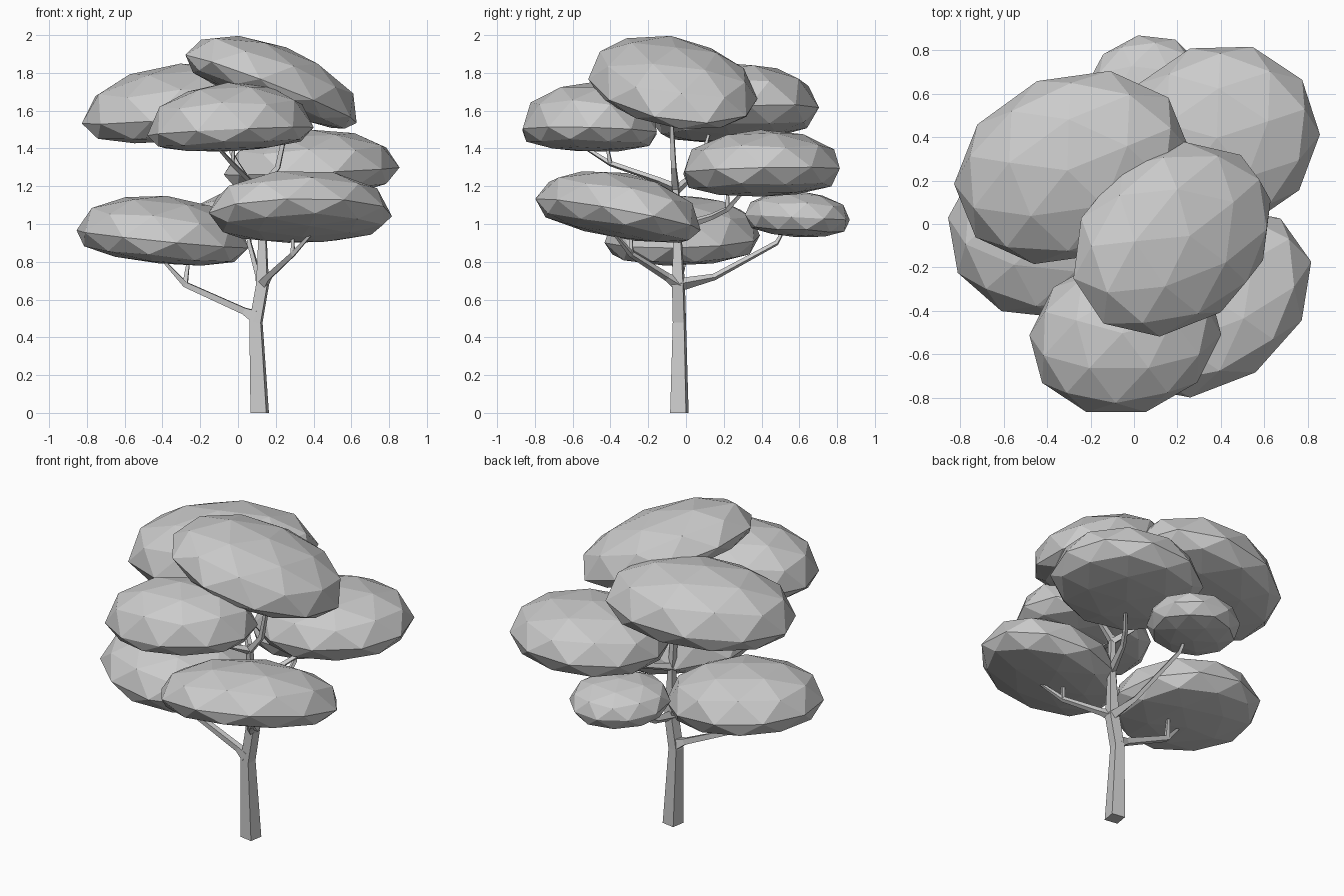
import bpy, bmesh, math
from mathutils import Vector


def add_object(name, bm):
    bmesh.ops.recalc_face_normals(bm, faces=bm.faces)
    mesh = bpy.data.meshes.new(name)
    bm.to_mesh(mesh)
    bm.free()
    obj = bpy.data.objects.new(name, mesh)
    bpy.context.collection.objects.link(obj)
    return obj


def foliage(name, centre, plan, up, down, yaw, slope):
    """Faceted leaf cushion: domed top, flatter underside, tilted along slope."""
    bm = bmesh.new()
    bmesh.ops.create_icosphere(bm, subdivisions=2, radius=1.0)
    c, s = math.cos(math.radians(yaw)), math.sin(math.radians(yaw))
    tilt = Vector((0, 0, 1)).rotation_difference(Vector((-slope[0], -slope[1], 1)))
    for v in bm.verts:
        px, py = v.co.x * plan[0] * 1.02, v.co.y * plan[1] * 1.02
        z = up * v.co.z ** 0.9 if v.co.z > 0 else -down * (-v.co.z) ** 0.65
        v.co = Vector(centre) + tilt @ Vector((px * c - py * s, px * s + py * c, z))
    return add_object(name, bm)


def limb(name, points):
    """Four-sided tapered tube through (x, y, z, radius) points."""
    bm = bmesh.new()
    pts = [Vector(p[:3]) for p in points]
    rings = []
    for i, p in enumerate(pts):
        t = (pts[min(i + 1, len(pts) - 1)] - pts[max(i - 1, 0)]).normalized()
        side = t.cross(Vector((0.17, 1, 0))).normalized()
        other = t.cross(side)
        ring = []
        for k in range(4):
            a = math.pi / 4 + k * math.pi / 2
            co = p + (side * math.cos(a) + other * math.sin(a)) * points[i][3]
            if p.z == 0:
                co.z = 0
            ring.append(bm.verts.new(co))
        rings.append(ring)
    for r0, r1 in zip(rings, rings[1:]):
        for k in range(4):
            n = (k + 1) % 4
            bm.faces.new((r0[k], r0[n], r1[n], r1[k]))
    bm.faces.new(rings[0])
    bm.faces.new(rings[-1])
    return add_object(name, bm)


# Leaf cushions, from the top of the crown down
foliage("foliage_top", (0.175, -0.07, 1.715), (0.52, 0.40), 0.235, 0.10, 35, (-0.37, -0.07))
foliage("foliage_upper_left", (-0.285, 0.26, 1.58), (0.55, 0.42), 0.27, 0.14, 22, (0.08, 0.05))
foliage("foliage_upper_front", (-0.04, -0.51, 1.49), (0.44, 0.36), 0.26, 0.105, 15, (0.05, -0.03))
foliage("foliage_back_right", (0.39, 0.40, 1.28), (0.46, 0.42), 0.22, 0.135, 18, (0.04, 0.02))
foliage("foliage_front_right", (0.33, -0.36, 1.05), (0.52, 0.395), 0.225, 0.12, 35, (0.06, -0.20))
foliage("foliage_lower_left", (-0.40, -0.02, 0.92), (0.455, 0.41), 0.23, 0.13, 10, (-0.10, 0.03))
foliage("foliage_back_small", (0.05, 0.59, 1.035), (0.29, 0.265), 0.14, 0.105, 45, (0.0, -0.05))

# Trunk
limb("trunk", [(0.115, -0.035, 0, 0.06), (0.095, -0.035, 0.48, 0.043),
               (0.13, -0.04, 0.68, 0.042), (0.13, -0.045, 0.95, 0.026),
               (0.12, -0.055, 1.22, 0.02)])

# Boughs with their end twigs
limb("bough_lower_left", [(0.09, -0.035, 0.51, 0.045), (0.03, -0.035, 0.54, 0.025),
                          (-0.28, -0.04, 0.68, 0.02), (-0.39, -0.07, 0.80, 0.01)])
limb("twig_lower_left", [(-0.28, -0.04, 0.68, 0.018), (-0.26, 0.0, 0.82, 0.009)])
limb("bough_front_right", [(0.13, -0.04, 0.68, 0.035), (0.16, -0.10, 0.72, 0.022),
                           (0.29, -0.29, 0.84, 0.017), (0.39, -0.38, 0.95, 0.009)])
limb("twig_front_right", [(0.29, -0.29, 0.84, 0.015), (0.29, -0.29, 0.95, 0.009)])
limb("bough_back", [(0.13, -0.03, 0.68, 0.035), (0.11, 0.15, 0.72, 0.018),
                    (0.06, 0.48, 0.90, 0.014), (0.05, 0.53, 0.99, 0.009)])
limb("bough_back_right", [(0.13, -0.045, 0.98, 0.026), (0.20, 0.14, 1.04, 0.017),
                          (0.25, 0.22, 1.08, 0.015), (0.33, 0.32, 1.19, 0.009)])
limb("twig_back_right", [(0.25, 0.22, 1.08, 0.014), (0.25, 0.22, 1.19, 0.009)])
limb("bough_upper_front", [(0.12, -0.055, 1.19, 0.024), (0.06, -0.14, 1.23, 0.017),
                           (-0.03, -0.40, 1.32, 0.015), (-0.12, -0.56, 1.42, 0.009)])
limb("twig_upper_front", [(-0.03, -0.40, 1.32, 0.014), (-0.02, -0.42, 1.42, 0.009)])
limb("bough_upper_left", [(0.12, -0.05, 1.18, 0.024), (0.04, 0.03, 1.25, 0.017),
                          (-0.01, 0.08, 1.33, 0.015), (-0.08, 0.12, 1.47, 0.009)])
limb("bough_top", [(0.12, -0.055, 1.19, 0.024), (0.21, -0.065, 1.30, 0.018),
                   (0.28, -0.08, 1.62, 0.011)])
